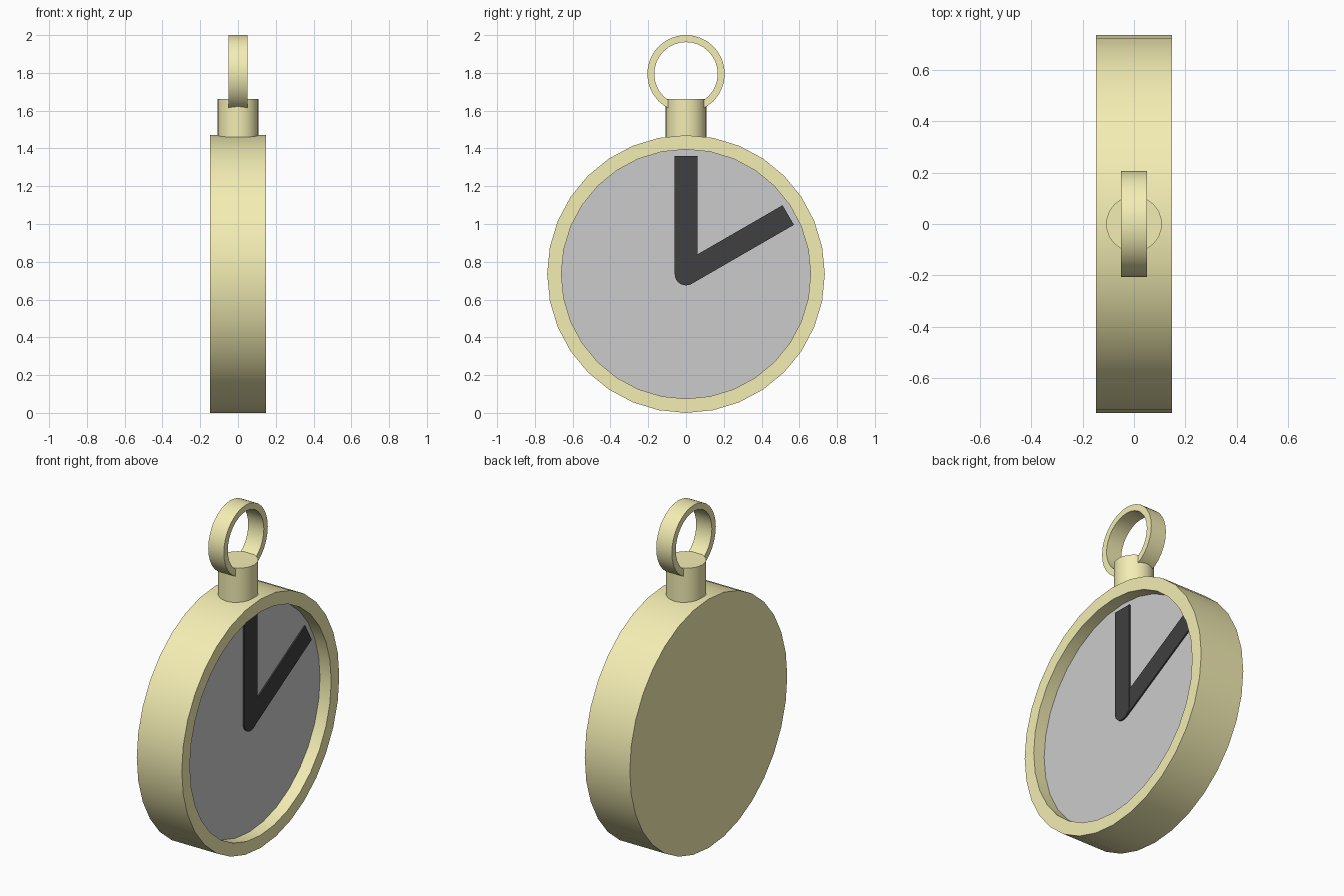
import bpy, bmesh
from math import sin, cos, pi, radians
from mathutils import Matrix

if "Cube" in bpy.data.objects:
    bpy.data.objects.remove(bpy.data.objects["Cube"])

R, CZ, HALF = 0.735, 0.735, 0.147   # case radius, centre height, half thickness
FACE_X = 0.074                      # depth of the dial inside the case


def material(name, rgb):
    m = bpy.data.materials.new(name)
    m.diffuse_color = (*rgb, 1)
    m.use_nodes = True
    m.node_tree.nodes["Principled BSDF"].inputs["Base Color"].default_value = m.diffuse_color
    return m


gold = material("gold", (0.9, 0.85, 0.45))
black = material("black", (0.05, 0.05, 0.05))


def finish(name, bm, mat=None):
    bmesh.ops.recalc_face_normals(bm, faces=bm.faces)
    me = bpy.data.meshes.new(name)
    bm.to_mesh(me)
    bm.free()
    ob = bpy.data.objects.new(name, me)
    bpy.context.collection.objects.link(ob)
    if mat:
        me.materials.append(mat)
    bpy.ops.object.select_all(action='DESELECT')
    ob.select_set(True)
    bpy.context.view_layer.objects.active = ob
    bpy.ops.object.shade_smooth_by_angle(angle=radians(30))
    return ob


def lathe(profile, z, closed=False, sides=32):
    """Revolve (x, radius) points about the x axis at height z."""
    bm = bmesh.new()
    rings = [[bm.verts.new((x, r * sin(2 * pi * i / sides), z + r * cos(2 * pi * i / sides)))
              for i in range(sides)] for x, r in profile]
    pairs = list(zip(rings, rings[1:])) + ([(rings[-1], rings[0])] if closed else [])
    for a, b in pairs:
        for i in range(sides):
            j = (i + 1) % sides
            bm.faces.new((a[i], a[j], b[j], b[i]))
    if not closed:
        bm.faces.new(rings[0])
        bm.faces.new(rings[-1])
    return bm


# Case: solid drum with a recessed front, floor left to the dial colour
case = finish("case", lathe([(-HALF, R), (HALF, R), (HALF, 0.66), (FACE_X, 0.66)], CZ), gold)
case.data.materials.append(material("dial_grey", (0.8, 0.8, 0.8)))
case.data.polygons[-1].material_index = 1

# Hanging ring
finish("hanging_ring", lathe([(-0.051, 0.205), (0.051, 0.205), (0.051, 0.168), (-0.051, 0.168)],
                             1.795, closed=True), gold)

# Winding crown
bm = bmesh.new()
bmesh.ops.create_cone(bm, cap_ends=True, segments=32, radius1=0.108, radius2=0.108, depth=0.24,
                      matrix=Matrix.Translation((0, 0, 1.543)))
finish("crown", bm, gold)


# Hands: bars with a rounded pivot end
def hand(name, angle, top_x, length=0.625, w=0.06):
    bm = bmesh.new()
    pts = [(w, length), (-w, length)]
    pts += [(-w * cos(pi * i / 12), -w * sin(pi * i / 12)) for i in range(13)]
    face = bm.faces.new([bm.verts.new((FACE_X, y, z)) for y, z in pts])
    ext = bmesh.ops.extrude_face_region(bm, geom=[face])
    bmesh.ops.translate(bm, vec=(top_x - FACE_X, 0, 0),
                        verts=[v for v in ext["geom"] if isinstance(v, bmesh.types.BMVert)])
    bm.transform(Matrix.Translation((0, 0, CZ)) @ Matrix.Rotation(-angle, 4, 'X'))
    finish(name, bm, black)


hand("minute_hand", 0, 0.084)
hand("hour_hand", radians(60), 0.082)
